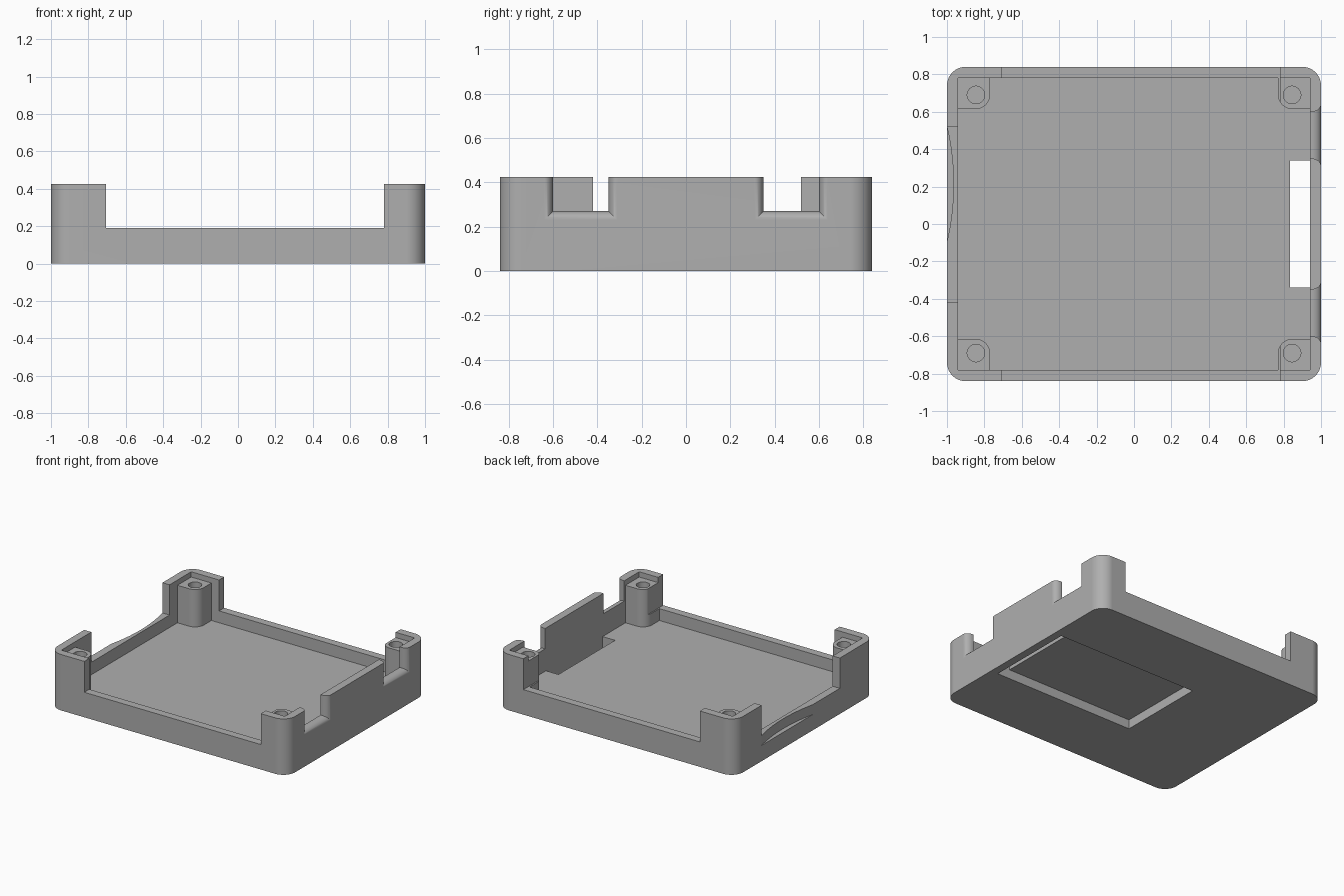
import bpy, bmesh
from math import sin, cos, pi, radians

if "Cube" in bpy.data.objects:
    bpy.data.objects.remove(bpy.data.objects["Cube"], do_unlink=True)

grey = bpy.data.materials.new("matte grey")
grey.use_nodes = True
grey.diffuse_color = (0.43, 0.43, 0.43, 1)
grey.node_tree.nodes["Principled BSDF"].inputs["Base Color"].default_value = grey.diffuse_color

HEIGHT, RIM, FLOOR, LOW, POST = 0.425, 0.06, 0.1, 0.19, 0.385
HX, HY = 1.0, 0.84
TALL = 0.7


def loft(name, rings):
    """Solid through matching rings of points, capped at both ends."""
    bm = bmesh.new()
    loops = [[bm.verts.new(p) for p in ring] for ring in rings]
    for a, b in zip(loops, loops[1:]):
        for i in range(len(a)):
            j = (i + 1) % len(a)
            bm.faces.new((a[i], a[j], b[j], b[i]))
    bm.faces.new(loops[0])
    bm.faces.new(loops[-1])
    bmesh.ops.recalc_face_normals(bm, faces=bm.faces)
    mesh = bpy.data.meshes.new(name)
    bm.to_mesh(mesh)
    bm.free()
    mesh.materials.append(grey)
    ob = bpy.data.objects.new(name, mesh)
    bpy.context.collection.objects.link(ob)
    return ob


def prism(name, outline, z0, z1):
    return loft(name, [[(x, y, z) for x, y in outline] for z in (z0, z1)])


def rounded_rect(x0, x1, y0, y1, radii=(0, 0, 0, 0), steps=14):
    """Outline with one radius per corner, in the order ++, -+, --, +-."""
    pts = []
    corners = ((x1, y1, -1, -1), (x0, y1, 1, -1), (x0, y0, 1, 1), (x1, y0, -1, 1))
    for k, ((x, y, sx, sy), r) in enumerate(zip(corners, radii)):
        if r == 0:
            pts.append((x, y))
            continue
        for i in range(steps + 1):
            a = (k + i / steps) * pi / 2
            pts.append((x + sx * r + r * cos(a), y + sy * r + r * sin(a)))
    return pts


def box(name, x0, x1, y0, y1, z0, z1):
    return prism(name, rounded_rect(x0, x1, y0, y1), z0, z1)


def circle(cx, cy, r, n):
    return [(cx + r * cos(2 * pi * i / n), cy + r * sin(2 * pi * i / n)) for i in range(n)]


def combine(tool, operation="DIFFERENCE"):
    tool.hide_render = True
    mod = case.modifiers.new(tool.name, "BOOLEAN")
    mod.operation, mod.solver, mod.object = operation, "EXACT", tool
    bpy.ops.object.modifier_apply(modifier=mod.name)
    bpy.data.objects.remove(tool, do_unlink=True)


# Outer shell and inner cavity
case = prism("case_base", rounded_rect(-HX, HX, -HY, HY, (0.1,) * 4), 0, HEIGHT)
bpy.context.view_layer.objects.active = case
case.select_set(True)
combine(box("cavity", RIM - HX, HX - RIM, RIM - HY, HY - RIM, FLOOR, TALL))

# Screw posts with one rounded inner corner each
for sx in (1, -1):
    for sy in (1, -1):
        shape = rounded_rect(0.77, 0.96, 0.615, 0.8, (0, 0, 0.075, 0))
        combine(prism("screw_post", [(x * sx, y * sy) for x, y in shape],
                      FLOOR - 0.02, POST), "UNION")
        combine(prism("screw_hole", circle(0.845 * sx, 0.69 * sy, 0.047, 32), 0.14, TALL))

# Lowered front and back walls
for sy in (1, -1):
    y0, y1 = sorted((0.65 * sy, sy))
    combine(box("long_wall_cut", -0.705, 0.78, y0, y1, LOW, TALL))

# Lowered right wall and its shallow curved finger scoop
combine(box("side_wall_cut", -1.1, -0.9, -0.42, 0.52, LOW + 0.005, TALL))
sag, half = 0.035, 0.307
R = (half ** 2 + sag ** 2) / (2 * sag)
combine(prism("finger_scoop", circle(-HX + sag - R, 0.213, R, 256), 0.12, 0.3))

# Left wall notches, flaring outwards with rounded lips
for sy in (1, -1):
    rings = []
    sections = [(0.9, 0)]
    for i in range(11):
        a = i / 10 * pi / 2
        sections.append((0.95 + 0.05 * sin(a), 0.04 * (1 - cos(a))))
    sections.append((1.1, 0.04))
    for x, flare in sections:
        y0, y1, z = 0.35 - flare, 0.6 + flare, 0.27 - flare
        rings.append([(x, y0 * sy, z), (x, y1 * sy, z), (x, y1 * sy, TALL), (x, y0 * sy, TALL)])
    combine(loft("side_notch", rings))

# Underside pocket and the slot through the floor
combine(box("label_pocket", -0.24, 0.94, -0.34, 0.34, -0.1, 0.07))
combine(box("floor_slot", 0.835, 0.94, -0.34, 0.34, -0.1, 0.2))

bpy.ops.object.shade_smooth_by_angle(angle=radians(25))
weighted = case.modifiers.new("weighted_normals", "WEIGHTED_NORMAL")
weighted.keep_sharp = True
